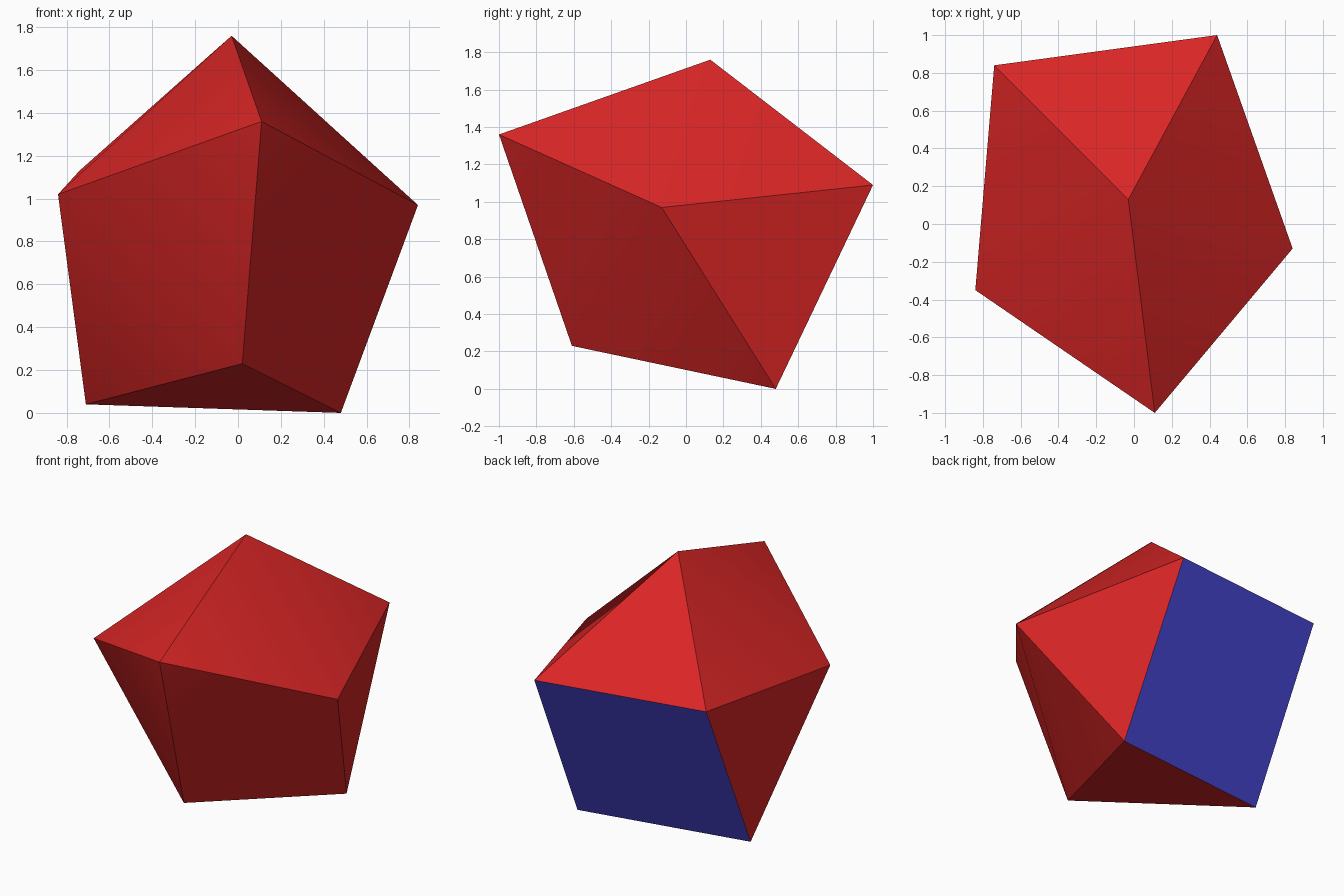
import bpy
import bmesh

cube = bpy.data.objects.get("Cube")
if cube:
    bpy.data.objects.remove(cube, do_unlink=True)


def linear(channel):
    """Convert one display channel (0 to 255) to a linear value."""
    c = channel / 255
    return c / 12.92 if c <= 0.04 else ((c + 0.055) / 1.055) ** 2.4


def make_material(name, rgb):
    colour = (*[linear(c) for c in rgb], 1)
    material = bpy.data.materials.new(name)
    material.use_nodes = True
    material.diffuse_color = colour
    shader = material.node_tree.nodes["Principled BSDF"]
    shader.inputs["Base Color"].default_value = colour
    return material


# Corners of the solid, all edges being equally long
corners = {
    "apex": (-0.03, 0.13, 1.76),
    "back_left": (0.44, 1.0, 1.09),
    "back_right": (-0.74, 0.84, 1.13),
    "side_left": (0.84, -0.13, 0.97),
    "side_right": (-0.84, -0.35, 1.02),
    "front": (0.11, -1.0, 1.36),
    "base_front": (0.02, -0.61, 0.23),
    "base_left": (0.48, 0.48, 0.0),
    "base_right": (-0.71, 0.32, 0.04),
}

# Flat panels: four triangles and the one square
triangles = [
    ("apex", "back_left", "back_right"),
    ("back_left", "side_left", "base_left"),
    ("back_right", "side_right", "base_right"),
    ("base_front", "base_left", "base_right"),
]
square = ("back_left", "back_right", "base_right", "base_left")

# Bent panels: (fold start, corner, fold end, corner)
bent_panels = [
    ("apex", "back_left", "side_left", "front"),
    ("apex", "back_right", "side_right", "front"),
    ("base_front", "base_left", "side_left", "front"),
    ("base_front", "base_right", "side_right", "front"),
]

bm = bmesh.new()
verts = {name: bm.verts.new(point) for name, point in corners.items()}


def add_face(names, material_index=0):
    face = bm.faces.new([verts[name] for name in names])
    face.material_index = material_index
    face.smooth = True


for names in triangles:
    add_face(names)
add_face(square, material_index=1)
for start, corner_a, end, corner_b in bent_panels:
    add_face((start, corner_a, end))
    add_face((start, end, corner_b))
bmesh.ops.recalc_face_normals(bm, faces=bm.faces[:])

# Every edge is sharp except the soft folds inside the bent panels
for edge in bm.edges:
    edge.smooth = False
for start, _, end, _ in bent_panels:
    bm.edges.get((verts[start], verts[end])).smooth = True

mesh = bpy.data.meshes.new("faceted_solid")
bm.to_mesh(mesh)
bm.free()
mesh.materials.append(make_material("red", (220, 38, 38)))
mesh.materials.append(make_material("blue", (78, 77, 229)))

solid = bpy.data.objects.new("faceted_solid", mesh)
bpy.context.collection.objects.link(solid)
